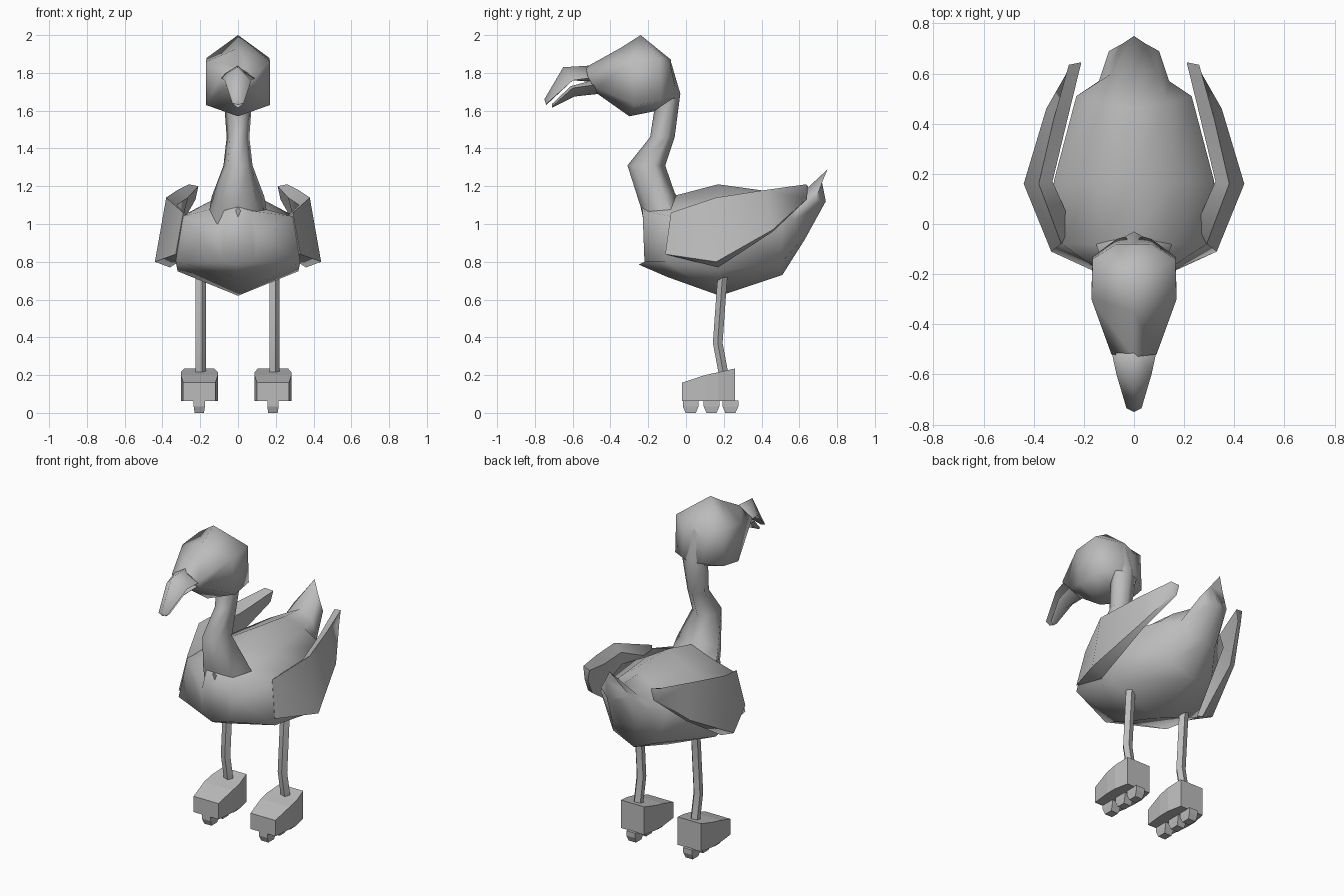
import bpy, math

if "Cube" in bpy.data.objects:
    bpy.data.objects.remove(bpy.data.objects["Cube"], do_unlink=True)

grey = bpy.data.materials.new("plain grey")
grey.use_nodes = True
tone = (0.5, 0.5, 0.5, 1)
grey.diffuse_color = tone
grey.node_tree.nodes["Principled BSDF"].inputs["Base Color"].default_value = tone


def loft(name, rings, smooth=None):
    """Skin closed rings of equal length and cap both ends."""
    n = len(rings[0])
    verts = [p for ring in rings for p in ring]
    faces = [tuple(range(n)), tuple(range(len(verts) - n, len(verts)))]
    for r in range(len(rings) - 1):
        for i in range(n):
            j = (i + 1) % n
            faces.append((r * n + i, r * n + j, (r + 1) * n + j, (r + 1) * n + i))
    mesh = bpy.data.meshes.new(name)
    mesh.from_pydata(verts, [], faces)
    mesh.materials.append(grey)
    obj = bpy.data.objects.new(name, mesh)
    bpy.context.collection.objects.link(obj)
    bpy.ops.object.select_all(action="DESELECT")
    obj.select_set(True)
    bpy.context.view_layer.objects.active = obj
    bpy.ops.object.mode_set(mode="EDIT")
    bpy.ops.mesh.select_all(action="SELECT")
    bpy.ops.mesh.normals_make_consistent(inside=False)
    bpy.ops.object.mode_set(mode="OBJECT")
    if smooth:
        bpy.ops.object.shade_smooth_by_angle(angle=math.radians(smooth))


def mirrored(half):
    """Complete a half ring, listed top to bottom, across the middle."""
    return half + [(-x, y, z) for x, y, z in reversed(half[1:-1])]


def sym_loft(name, halves, smooth=85):
    loft(name, [mirrored(h) for h in halves], smooth)


# Body with upturned tail
sym_loft("body", [
    [(0, -.24, 1.09), (.06, -.23, 1.07), (.1, -.21, .95), (.09, -.22, .8), (0, -.25, .785)],
    [(0, -.06, 1.15), (.14, -.08, 1.08), (.29, -.08, 1.04), (.33, -.11, .8), (0, -.1, .72)],
    [(0, .17, 1.21), (.15, .17, 1.12), (.32, .17, 1.03), (.32, .17, .75), (0, .18, .62)],
    [(0, .46, 1.17), (.12, .48, 1.12), (.23, .51, 1.02), (.15, .5, .79), (0, .51, .73)],
    [(0, .61, 1.16), (.09, .6, 1.11), (.14, .57, 1.02), (.08, .61, .91), (0, .63, .92)],
    [(0, .75, 1.29), (.045, .72, 1.22), (.1, .69, 1.14), (.04, .72, 1.11), (0, .74, 1.12)],
])

# Curved neck
neck_stations = [  # front y, z, back y, z, half width
    (-.19, .85, .05, 1.0, .17), (-.24, 1.09, -.06, 1.165, .14),
    (-.31, 1.31, -.11, 1.31, .077), (-.19, 1.46, -.06, 1.46, .06),
    (-.17, 1.59, -.03, 1.69, .075), (-.2, 1.83, -.08, 1.86, .08)]
sym_loft("neck", [
    [(0, fy, fz), (w * .7, fy * .8 + by * .2, fz * .8 + bz * .2),
     (w, fy * .3 + by * .7, fz * .3 + bz * .7), (0, by, bz)]
    for fy, fz, by, bz, w in neck_stations])

# Head and open beak
sym_loft("head", [
    [(0, -.08, 1.87), (.07, -.08, 1.83), (.07, -.06, 1.67), (0, -.04, 1.66)],
    [(0, -.24, 2), (.165, -.14, 1.88), (.165, -.13, 1.65), (0, -.15, 1.6)],
    [(0, -.35, 1.93), (.17, -.3, 1.86), (.17, -.27, 1.63), (0, -.3, 1.57)],
    [(0, -.53, 1.83), (.09, -.52, 1.78), (.075, -.47, 1.72), (0, -.47, 1.69)],
])
sym_loft("upper_beak", [
    [(0, -.49, 1.84), (.1, -.46, 1.78), (0, -.46, 1.75)],
    [(0, -.65, 1.83), (.07, -.6, 1.76), (0, -.6, 1.765)],
    [(0, -.75, 1.66), (.03, -.735, 1.64), (0, -.74, 1.63)],
])
sym_loft("lower_beak", [
    [(0, -.46, 1.77), (.07, -.46, 1.74), (0, -.45, 1.69)],
    [(0, -.61, 1.73), (.05, -.6, 1.72), (0, -.59, 1.675)],
    [(0, -.71, 1.635), (.02, -.7, 1.63), (0, -.71, 1.615)],
])

# Wing corners: outer top, outer bottom, inner bottom, inner top
wing = [
    [(.29, -.08, 1.06), (.33, -.11, .84), (.25, -.03, .84), (.25, .0, 1.03)],
    [(.38, .16, 1.14), (.44, .16, .8), (.36, .17, .77), (.325, .17, 1.1)],
    [(.32, .42, 1.18), (.35, .46, .97), (.32, .46, .96), (.265, .42, 1.14)],
    [(.26, .635, 1.21), (.25, .635, 1.13), (.225, .64, 1.13), (.21, .645, 1.2)],
]

for side, label in ((1, "left"), (-1, "right")):
    loft(label + "_wing", [[(side * x, y, z) for x, y, z in r] for r in wing], 60)
    cx = side * .195 - .01

    # Thin bent leg
    loft(label + "_leg", [
        [(cx + .005 + .03 * math.cos(a * math.tau / 5), y + .027 * math.sin(a * math.tau / 5), z)
         for a in range(5)]
        for y, z in ((.2, .78), (.19, .68), (.168, .37), (.2, .2))], 60)

    # Skate boot with a rising top
    loft(label + "_boot", [
        [(cx - w, y, .062), (cx + w, y, .062), (cx + w, y, top), (cx - w, y, top)]
        for y, w, top in ((-.02, .085, .16), (.1, .098, .2), (.17, .098, .215), (.26, .08, .235))])

    # Tapered wheels in one row
    for i, wy in enumerate((.025, .135, .235)):
        loft(f"{label}_wheel_{i + 1}", [
            [(cx + sx * w, wy + sy * d, z) for sx, sy in ((-1, -1), (1, -1), (1, 1), (-1, 1))]
            for z, w, d in ((0, .025, .027), (.035, .03, .042), (.065, .03, .042))])
